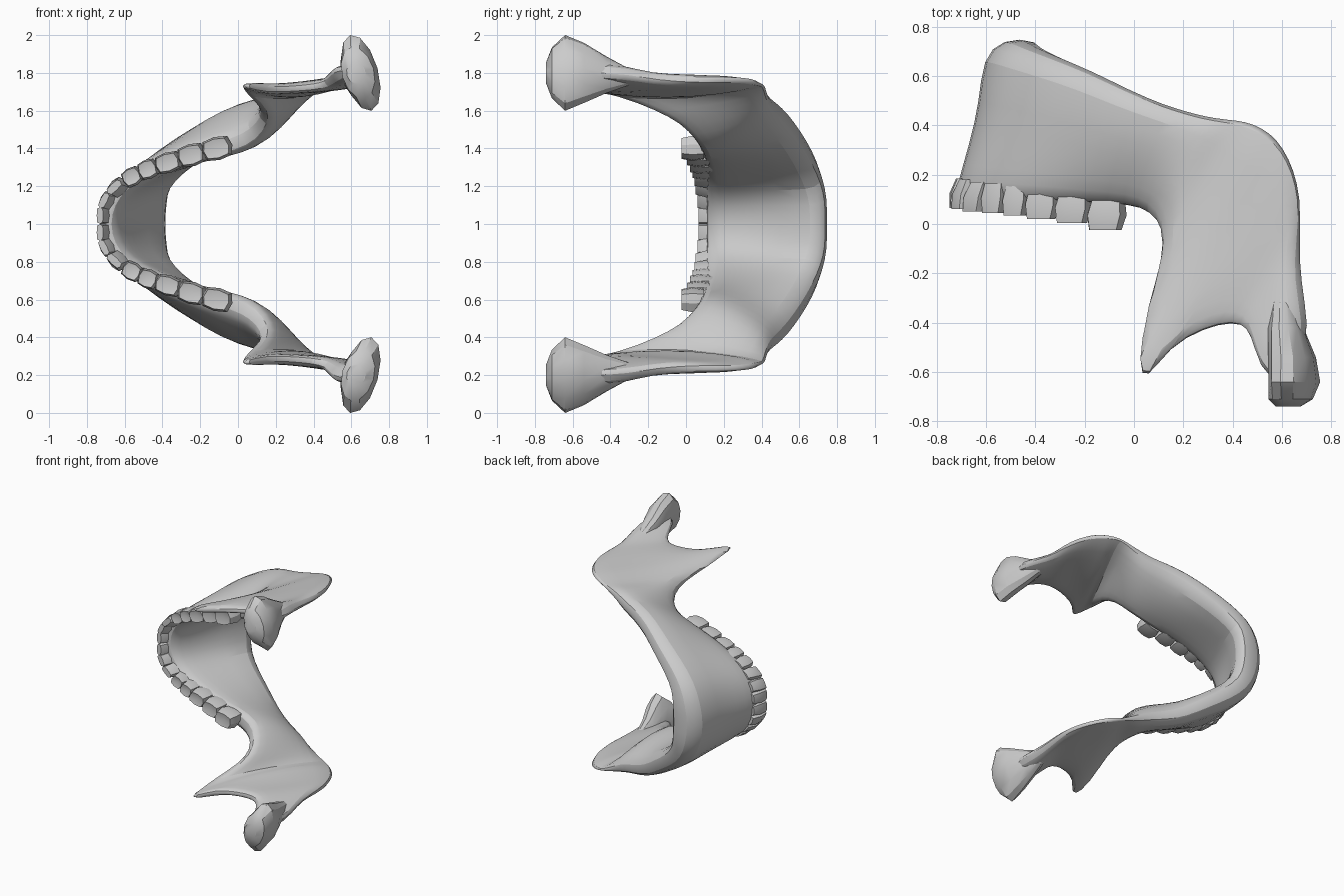
import bpy, bmesh, math
from mathutils import Vector, Matrix

if "Cube" in bpy.data.objects:
    bpy.data.objects.remove(bpy.data.objects["Cube"])

# Half of the arch is modelled with d = distance from the z = 1 symmetry plane.
# Station: upper edge x,y,d | lower edge x,y,d | thickness top, middle, bottom
BODY = [
    (-.70, .11, 0, -.47, .75, 0, .09, .11, .30),
    (-.675, .11, .11, -.45, .75, .14, .09, .11, .28),
    (-.61, .105, .20, -.415, .725, .25, .10, .13, .23),
    (-.49, .10, .28, -.31, .68, .355, .11, .15, .20),
    (-.33, .095, .345, -.165, .62, .455, .12, .17, .18),
    (-.17, .085, .385, -.02, .545, .56, .13, .21, .16),
    (-.02, .08, .42, .12, .485, .615, .14, .22, .14),
]
RAMUS = [
    (.08, .05, .47, .22, .455, .64, .14, .21, .13),
    (.14, -.03, .55, .30, .435, .675, .11, .17, .11),
    (.14, -.17, .61, .38, .425, .71, .09, .13, .10),
    (.065, -.36, .68, .45, .42, .735, .07, .10, .09),
    (.01, -.59, .735, .52, .395, .75, .05, .08, .08),
    (.05, -.64, .735, .58, .35, .76, .05, .07, .07),
    (.14, -.50, .71, .63, .27, .765, .06, .07, .07),
    (.28, -.425, .715, .665, .17, .765, .06, .07, .07),
    (.40, -.395, .725, .68, .04, .765, .07, .08, .07),
    (.47, -.42, .74, .66, -.15, .775, .08, .09, .08),
    (.50, -.50, .77, .68, -.30, .81, .10, .11, .10),
    (.55, -.66, .80, .71, -.50, .82, .12, .12, .10),
]
# Fraction down the station line and fullness at that height
LEVELS = [(0, .55), (.08, .95), (.33, 1), (.6, 1), (.88, 1), (1, .5)]
# The coronoid leans outward: middle of these stations dips toward the midline
SAG = {10: .03, 11: .05, 12: .04, 13: .015}


def finish(name, bm, levels=0):
    """Store a half mesh and mirror it across z = 1."""
    bmesh.ops.recalc_face_normals(bm, faces=bm.faces)
    me = bpy.data.meshes.new(name)
    bm.to_mesh(me)
    bm.free()
    ob = bpy.data.objects.new(name, me)
    ob.location.z = 1
    bpy.context.collection.objects.link(ob)
    m = ob.modifiers.new("mirror", 'MIRROR')
    m.use_axis = (False, False, True)
    m.use_clip = True
    if levels:
        ob.modifiers.new("soften", 'SUBSURF').levels = levels
        ob.modifiers["soften"].render_levels = levels
    bpy.ops.object.select_all(action='DESELECT')
    bpy.context.view_layer.objects.active = ob
    ob.select_set(True)
    bpy.ops.object.shade_smooth_by_angle(angle=math.radians(30))
    return ob


def loft(bm, rings, cap_start, cap_end):
    rows = [[bm.verts.new(p) for p in r] for r in rings]
    n = len(rows[0])
    for a, b in zip(rows, rows[1:]):
        for i in range(n):
            j = (i + 1) % n
            bm.faces.new((a[i], a[j], b[j], b[i]))
    if cap_start:
        bm.faces.new(rows[0])
    if cap_end:
        bm.faces.new(rows[-1])


# Jaw body and ramus: one continuous plate with the coronoid in its upper edge
stations = BODY + RAMUS
mids = [Vector((s[0] + s[3], 0, s[2] + s[5])) / 2 for s in stations]
rings = []
for i, s in enumerate(stations):
    t = mids[min(i + 1, len(mids) - 1)] - mids[max(i - 1, 0)]
    normal = Vector((-t.z, 0, t.x)).normalized() if i else Vector((-1, 0, 0))
    up, low = Vector((s[0], s[1], s[2])), Vector((s[3], s[4], s[5]))
    outer, inner = [], []
    for f, full in LEVELS:
        c = up.lerp(low, f)
        c.z -= SAG.get(i, 0) * 4 * f * (1 - f)
        w = s[6] + (s[7] - s[6]) * f * 2 if f < .5 else s[7] + (s[8] - s[7]) * (f * 2 - 1)
        outer.append(c + normal * w * full / 2)
        inner.append(c - normal * w * full / 2)
    rings.append(outer + inner[::-1])
bm = bmesh.new()
loft(bm, rings, False, True)
finish("jaw_bone", bm, 1)

# Condyles: flared oval heads on the ramus necks (x, y, d, long half, short half)
bm = bmesh.new()
axis = Vector((-.28, 0, 1)).normalized()
side = Vector((axis.z, 0, -axis.x))
rings = []
for x, y, d, a, b in [(.60, -.27, .775, .03, .04), (.615, -.42, .79, .10, .07),
                      (.64, -.54, .80, .165, .09), (.65, -.64, .80, .208, .092),
                      (.635, -.71, .80, .14, .085), (.625, -.74, .80, .06, .05)]:
    ring = []
    for k in range(12):
        ang = math.tau * k / 12
        ring.append(Vector((x, y, d)) + axis * a * math.sin(ang) + side * b * math.cos(ang))
    rings.append(ring)
loft(bm, rings, True, True)
finish("condyle_heads", bm)

# Teeth: x, top y, d, length along arch, width across, cusped or not
TEETH = [
    (-.71, .065, .045, .095, .075, 0), (-.69, .06, .125, .095, .08, 0),
    (-.635, .05, .195, .10, .09, 0), (-.56, .045, .25, .11, .10, 1),
    (-.475, .035, .29, .11, .105, 1), (-.37, .02, .325, .145, .11, 1),
    (-.245, .005, .365, .155, .12, 1), (-.11, -.025, .40, .165, .125, 1),
]
bm = bmesh.new()
for i, (x, top, d, length, width, cusped) in enumerate(TEETH):
    a, b = TEETH[max(i - 1, 0)], TEETH[min(i + 1, len(TEETH) - 1)]
    angle = math.atan2(b[2] - a[2], b[0] - a[0]) if i else math.pi / 2
    part = bmesh.new()
    bmesh.ops.create_cube(part, size=2)
    bmesh.ops.subdivide_edges(part, edges=part.edges[:], cuts=1, use_grid_fill=True)
    height = .06
    for v in part.verts:
        p = v.co.copy()
        round_off = .82 if abs(p.x) + abs(p.z) > 1.5 else 1
        if p.y < -.5:
            round_off *= .82 if cusped else .92
            if cusped and abs(p.x) + abs(p.z) < .5:
                p.y = -.72
        elif p.y > .5:
            round_off *= .85
        wedge = .5 if (not cusped and p.y < -.5) else 1
        v.co = Vector((p.x * length / 2 * round_off, p.y * height, p.z * width / 2 * round_off * wedge))
    part.transform(Matrix.Rotation(-angle, 4, 'Y'))
    # Front teeth lean outward
    lean = .35 if not cusped else .1
    for v in part.verts:
        v.co.x += v.co.y * lean
    part.transform(Matrix.Translation((x, top + height, d)))
    me = bpy.data.meshes.new("tooth")
    part.to_mesh(me)
    part.free()
    bm.from_mesh(me)
    bpy.data.meshes.remove(me)
teeth = finish("teeth", bm)
teeth.modifiers["mirror"].use_mirror_merge = False
teeth.modifiers["mirror"].use_clip = False
